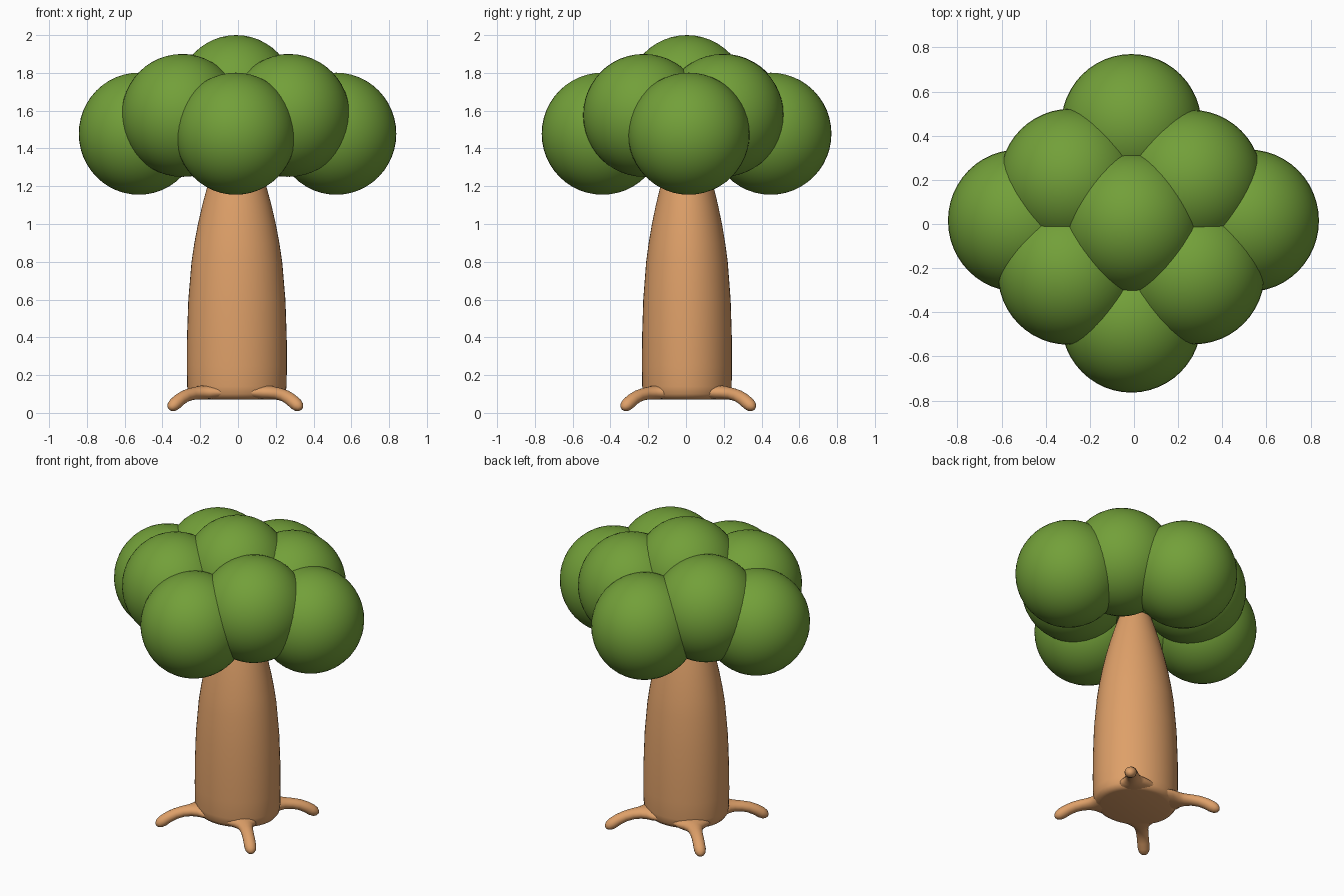
import bpy, bmesh, math
from mathutils import Vector

if "Cube" in bpy.data.objects:
    bpy.data.objects.remove(bpy.data.objects["Cube"])


def material(name, rgb):
    m = bpy.data.materials.new(name)
    m.diffuse_color = (*rgb, 1)
    m.use_nodes = True
    m.node_tree.nodes["Principled BSDF"].inputs["Base Color"].default_value = m.diffuse_color
    return m


green = material("leaf green", (0.17, 0.35, 0.041))
bark = material("bark brown", (0.73, 0.35, 0.14))


def skin(name, rings, mat):
    """Object made by joining closed rings of points, capped at both ends."""
    bm = bmesh.new()
    loops = [[bm.verts.new(p) for p in ring] for ring in rings]
    n = len(loops[0])
    for a, b in zip(loops, loops[1:]):
        for i in range(n):
            j = (i + 1) % n
            bm.faces.new((a[i], a[j], b[j], b[i]))
    bm.faces.new(loops[0][::-1])
    bm.faces.new(loops[-1])
    bmesh.ops.recalc_face_normals(bm, faces=bm.faces)
    for f in bm.faces:
        f.smooth = True
    for e in bm.edges:
        if len(e.link_faces) == 2 and e.calc_face_angle() > math.radians(50):
            e.smooth = False
    mesh = bpy.data.meshes.new(name)
    bm.to_mesh(mesh)
    bm.free()
    mesh.materials.append(mat)
    ob = bpy.data.objects.new(name, mesh)
    bpy.context.collection.objects.link(ob)
    return ob


def ellipse(centre, u, v, n):
    return [centre + u * math.cos(2 * math.pi * i / n) + v * math.sin(2 * math.pi * i / n)
            for i in range(n)]


def leaf_ball(name, centre, radii):
    bpy.ops.mesh.primitive_uv_sphere_add(segments=48, ring_count=24, radius=1, location=centre)
    ob = bpy.context.object
    ob.name = name
    ob.scale = radii
    ob.data.materials.append(green)
    bpy.ops.object.shade_smooth()


# Foliage: one top ball, four middle balls on the diagonals, four low outer balls
leaf_ball("foliage_top", (-0.01, 0.005, 1.675), (0.315, 0.32, 0.325))
for name, x, y in (("front_left", -0.297, -0.225), ("front_right", 0.272, -0.223),
                   ("back_left", -0.288, 0.20), ("back_right", 0.26, 0.195)):
    leaf_ball("foliage_middle_" + name, (x, y, 1.575), (0.32, 0.322, 0.325))
for name, x, y in (("left", -0.525, 0.015), ("right", 0.52, 0.015),
                   ("front", -0.012, -0.442), ("back", -0.012, 0.448)):
    leaf_ball("foliage_low_" + name, (x, y, 1.478), (0.318, 0.322, 0.323))

# Trunk: slightly oval tapered column
profile = [(0.072, 0.215), (0.078, 0.24), (0.10, 0.257), (0.14, 0.263), (0.25, 0.265),
           (0.4, 0.264), (0.6, 0.257), (0.8, 0.24), (0.9, 0.225), (1.0, 0.206),
           (1.1, 0.183), (1.2, 0.156), (1.3, 0.125), (1.4, 0.09)]
skin("trunk", [ellipse(Vector((-0.006, 0.005, z)), Vector((r, 0, 0)), Vector((0, r * 0.9, 0)), 48)
               for z, r in profile], bark)

# Roots: tubes flared at the trunk, curving down to the ground on the diagonals
# (distance from the middle, height, half width, half height)
root = [(0.17, 0.108, 0.13, 0.034), (0.225, 0.108, 0.10, 0.037), (0.255, 0.107, 0.066, 0.037),
        (0.285, 0.105, 0.046, 0.034), (0.33, 0.100, 0.038, 0.032), (0.375, 0.089, 0.036, 0.032),
        (0.415, 0.071, 0.036, 0.033), (0.45, 0.049, 0.036, 0.034), (0.472, 0.034, 0.031, 0.029),
        (0.485, 0.025, 0.019, 0.018), (0.490, 0.021, 0.007, 0.007)]
for k, name in enumerate(("back_right", "back_left", "front_left", "front_right")):
    a = math.radians(45 + 90 * k)
    out = Vector((math.cos(a), math.sin(a), 0))
    side = Vector((-math.sin(a), math.cos(a), 0))
    rings = []
    for i, (d, z, w, h) in enumerate(root):
        p, q = root[max(i - 1, 0)], root[min(i + 1, len(root) - 1)]
        t = (out * (q[0] - p[0]) + Vector((0, 0, q[1] - p[1]))).normalized()
        c = out * d + Vector((-0.014, 0.012, z))
        rings.append(ellipse(c, side * w, t.cross(side) * h, 20))
    skin("root_" + name, rings, bark)
